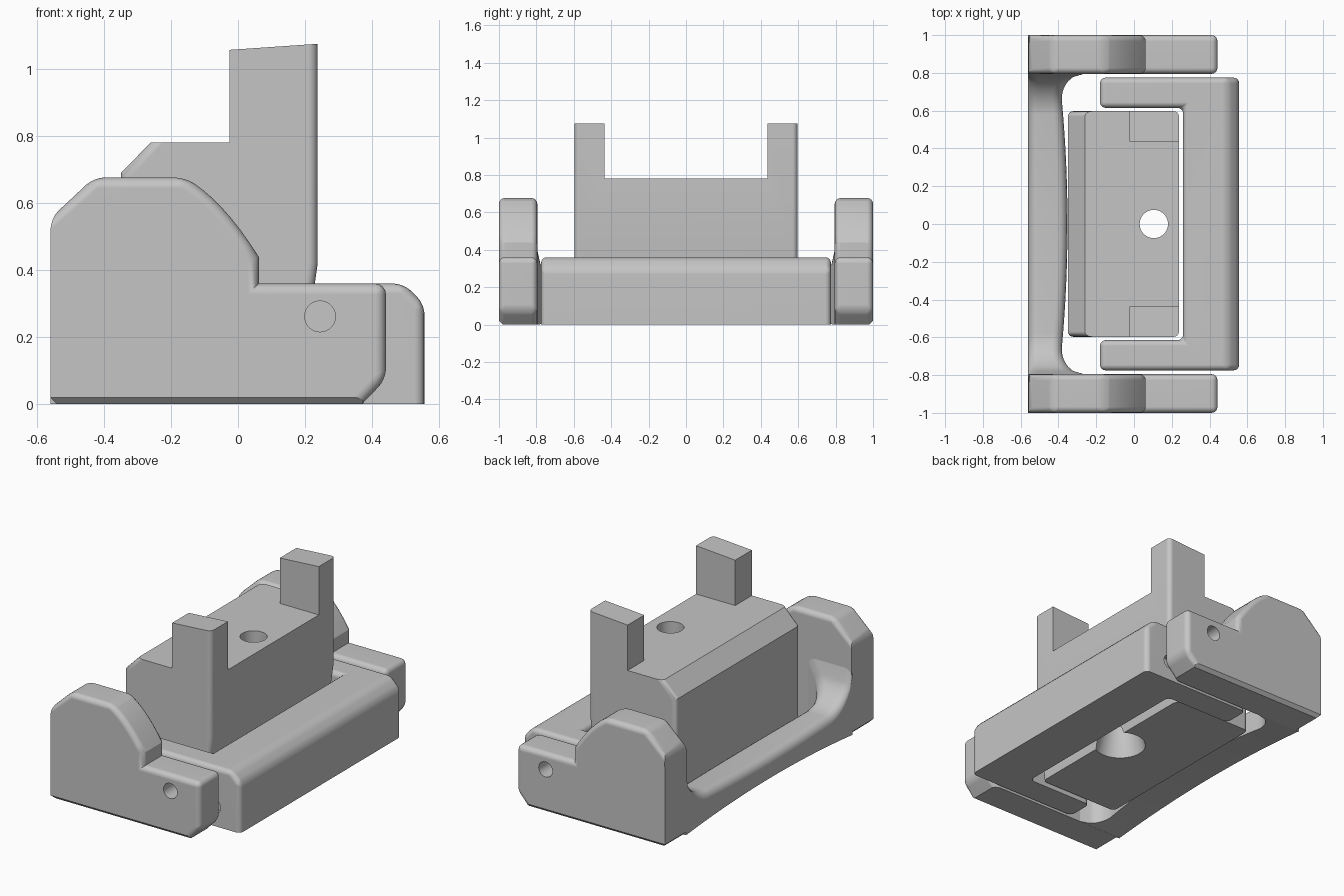
import bpy, bmesh
from math import sin, cos, pi, radians, sqrt
from mathutils import Vector

if "Cube" in bpy.data.objects:
    bpy.data.objects.remove(bpy.data.objects["Cube"])

GREY = (0.56, 0.56, 0.56, 1)
grey = bpy.data.materials.new("grey_plastic")
grey.use_nodes = True
grey.diffuse_color = GREY
grey.node_tree.nodes["Principled BSDF"].inputs["Base Color"].default_value = GREY


def finish(bm, name):
    bmesh.ops.recalc_face_normals(bm, faces=bm.faces)
    mesh = bpy.data.meshes.new(name)
    bm.to_mesh(mesh)
    bm.free()
    mesh.materials.append(grey)
    ob = bpy.data.objects.new(name, mesh)
    bpy.context.collection.objects.link(ob)
    return ob


def smooth(ob):
    bpy.ops.object.select_all(action='DESELECT')
    ob.select_set(True)
    bpy.context.view_layer.objects.active = ob
    bpy.ops.object.shade_smooth_by_angle(angle=radians(32))
    flat = ob.modifiers.new("flat_sides", 'WEIGHTED_NORMAL')
    flat.keep_sharp = True


def prism(points, axis, lo, hi):
    """Extrude a flat outline along y (points are x,z) or z (points are x,y)."""
    bm = bmesh.new()
    place = (lambda a, b: (a, lo, b)) if axis == 'y' else (lambda a, b: (a, b, lo))
    face = bm.faces.new([bm.verts.new(place(a, b)) for a, b in points])
    out = bmesh.ops.extrude_face_region(bm, geom=[face])
    shift = Vector((0, hi - lo, 0)) if axis == 'y' else Vector((0, 0, hi - lo))
    bmesh.ops.translate(bm, vec=shift, verts=[v for v in out["geom"] if isinstance(v, bmesh.types.BMVert)])
    bmesh.ops.recalc_face_normals(bm, faces=bm.faces)
    return bm


def bevel(bm, width, segments, rule):
    edges = [e for e in bm.edges
             if e.calc_face_angle(0) > radians(20) and rule(*[v.co for v in e.verts])]
    bmesh.ops.bevel(bm, geom=edges, offset=width, segments=segments, profile=0.5,
                    affect='EDGES', clamp_overlap=False)


def cutter(radius, top_radius, depth, location, along_y=False):
    bpy.ops.mesh.primitive_cone_add(vertices=40, radius1=radius, radius2=top_radius, depth=depth,
                                    location=location, rotation=(pi / 2 if along_y else 0, 0, 0))
    ob = bpy.context.object
    ob.data.materials.append(grey)
    return ob


def cut(ob, tool):
    mod = ob.modifiers.new("cut", 'BOOLEAN')
    mod.operation = 'DIFFERENCE'
    mod.solver = 'EXACT'
    mod.object = tool
    bpy.context.view_layer.objects.active = ob
    bpy.ops.object.modifier_apply(modifier=mod.name)
    bpy.data.objects.remove(tool)


# Side plates with a curved shoulder and a pin hole
arc = [(-0.16 + 0.222 * i / 8, 0.677 - 0.12 * i / 8 - 0.117 * (i / 8) ** 2) for i in range(9)]
plate = [(-0.56, 0), (-0.56, 0.555), (-0.43, 0.677)] + arc + [
    (0.062, 0.36), (0.442, 0.36), (0.442, 0.075), (0.37, 0)]


def bottom_rim(a, b):
    outer = min(abs(a.y), abs(b.y)) > 0.99
    return max(a.z, b.z) < 0.01 and (outer or max(a.x, b.x) < -0.55)


def plate_rim(a, b):
    back_corner = max(a.x, b.x) < -0.55 and abs(a.z - b.z) > 0.1
    shoulder_step = abs(a.y - b.y) > 0.1 and abs(a.x - 0.062) < 0.01
    return max(a.z, b.z) > 0.03 and not back_corner and not shoulder_step


for side, lo, hi in (("right", -1.0, -0.795), ("left", 0.795, 1.0)):
    bm = prism(plate, 'y', lo, hi)
    bevel(bm, 0.02, 1, bottom_rim)
    bevel(bm, 0.032, 4, plate_rim)
    ob = finish(bm, "side_plate_" + side)
    cut(ob, cutter(0.046, 0.046, 0.4, (0.245, (lo + hi) / 2, 0.262), True))
    smooth(ob)

# Back bar: lofted sections that flare into the side plates
bm = bmesh.new()
HALF, FLARE, SWEEP = 0.8, 0.15, 0.22
stations = [i / 14 * 0.58 for i in range(15)]
stations += [HALF - SWEEP * cos(i / 16 * pi / 2) for i in range(1, 17)]
stations = [-y for y in reversed(stations[1:])] + stations


def fillet(y, radius):
    d = max(0, abs(y) - (HALF - radius))
    return radius - sqrt(max(0, radius ** 2 - d * d))


rings = []
for y in stations:
    t = abs(y) / HALF
    inner = -0.352 - 0.045 * t * t + fillet(y, FLARE)
    top = 0.17 + 0.03 * t * t + fillet(y, SWEEP)
    base = 0.04 * max(0, 1 - t * t)
    r = 0.05
    section = [(-0.56, base), (-0.56, top - r)]
    section += [(-0.56 + r - r * cos(k * pi / 8), top - r + r * sin(k * pi / 8)) for k in range(1, 5)]
    section += [(inner - r + r * sin(k * pi / 8), top - r + r * cos(k * pi / 8)) for k in range(5)]
    section += [(inner, base)]
    rings.append([bm.verts.new((x, y, z)) for x, z in section])
for a, b in zip(rings, rings[1:]):
    for k in range(len(a)):
        n = (k + 1) % len(a)
        bm.faces.new((a[k], a[n], b[n], b[k]))
bm.faces.new(rings[0])
bm.faces.new(rings[-1])
smooth(finish(bm, "back_bar"))

# U-shaped front clip that hinges between the plates
outline = [(0.557, -0.775), (0.557, 0.775), (-0.18, 0.775), (-0.18, 0.615), (0.26, 0.615),
           (0.26, -0.615), (-0.18, -0.615), (-0.18, -0.775)]
bm = prism(outline, 'z', 0, 0.36)
bevel(bm, 0.062, 1, lambda a, b: min(a.x, b.x) > 0.55 and min(a.z, b.z) > 0.35)
bevel(bm, 0.03, 4, lambda a, b: max(a.z, b.z) > 0.01)
clip = finish(bm, "front_clip")
for y in (-0.775, 0.775):
    cut(clip, cutter(0.045, 0.045, 0.1, (0.38, y, 0.12), True))
smooth(clip)

# Centre block with two upright posts and a flared bolt hole
body = [(-0.35, 0.015), (-0.35, 0.69), (-0.26, 0.782), (-0.025, 0.782), (-0.025, 1.058),
        (0.238, 1.076), (0.238, 0.42), (0.18, 0.015)]
bm = prism(body, 'y', -0.597, 0.597)
bevel(bm, 0.028, 4, lambda a, b: abs(a.y - b.y) < 0.01 and abs(a.z - b.z) > 0.05
      and (min(a.x, b.x) > 0.15 or max(a.x, b.x) < -0.2))
block = finish(bm, "centre_block")
bm = prism([(-0.6, 0.782), (-0.6, 1.3), (0.6, 1.3), (0.6, 0.782)], 'y', -0.437, 0.437)
cut(block, finish(bm, "post_gap"))
cut(block, cutter(0.075, 0.075, 3, (0.105, 0, 0.5)))
cut(block, cutter(0.15, 0.07, 0.3, (0.105, 0, 0.15)))
smooth(block)
